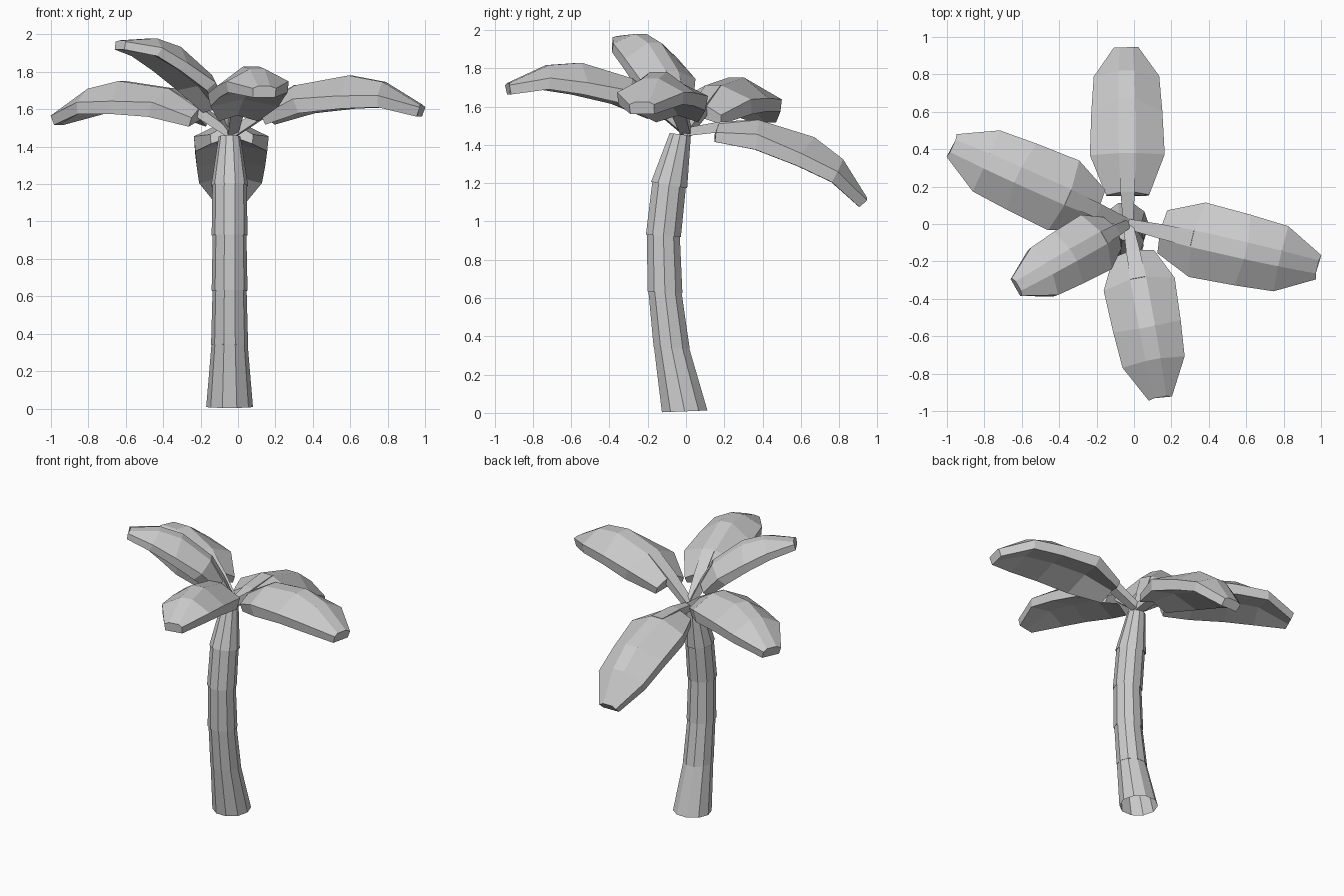
import bpy, bmesh
from math import radians, cos, sin, pi
from mathutils import Matrix

if "Cube" in bpy.data.objects:
    bpy.data.objects.remove(bpy.data.objects["Cube"])


def loft(bm, rings, cap_start=True):
    """Skin a list of equal-length point rings and cap the ends."""
    loops = [[bm.verts.new(p) for p in ring] for ring in rings]
    n = len(loops[0])
    for a, b in zip(loops, loops[1:]):
        for i in range(n):
            j = (i + 1) % n
            bm.faces.new((a[i], a[j], b[j], b[i]))
    if cap_start:
        bm.faces.new(loops[0][::-1])
    bm.faces.new(loops[-1])


def finish(bm, name, matrix=Matrix()):
    bm.transform(matrix)
    bmesh.ops.recalc_face_normals(bm, faces=bm.faces[:])
    mesh = bpy.data.meshes.new(name)
    bm.to_mesh(mesh)
    bm.free()
    obj = bpy.data.objects.new(name, mesh)
    bpy.context.collection.objects.link(obj)
    return obj


# Trunk: ten-sided curved tube, open underneath, with a small lip at each growth ring
# (centre y, centre z, radius, slope of the ring)
TRUNK = [
    (-0.007, 0.008, 0.125, 0.04),
    (-0.075, 0.34, 0.097, -0.04), (-0.075, 0.34, 0.099, -0.04),
    (-0.110, 0.635, 0.091, -0.04), (-0.110, 0.63, 0.096, -0.04),
    (-0.118, 0.93, 0.090, -0.06), (-0.118, 0.925, 0.096, -0.06),
    (-0.088, 1.195, 0.092, -0.18), (-0.088, 1.19, 0.099, -0.18),
    (-0.030, 1.455, 0.058, -0.12),
]
TRUNK_X = -0.045
rings = []
for y, z, r, slope in TRUNK:
    rings.append([(TRUNK_X + r * cos(2 * pi * i / 10),
                   y + r * sin(2 * pi * i / 10),
                   z + slope * r * sin(2 * pi * i / 10)) for i in range(10)])
bm = bmesh.new()
loft(bm, rings, cap_start=False)
finish(bm, "trunk")

# Leaf stations, outward along x:
# ridge x, ridge z, ridge half width, rim x, rim z, rim half width, rim bottom x,
# rim bottom z, rise of the hollow underside
LEAF = [
    (0.17, 0.045, 0.038, 0.155, 0.00, 0.115, 0.15, -0.05, 0.04),
    (0.38, 0.065, 0.045, 0.37, -0.01, 0.20, 0.36, -0.09, 0.05),
    (0.67, -0.025, 0.045, 0.60, -0.11, 0.19, 0.58, -0.175, 0.05),
    (0.82, -0.14, 0.042, 0.79, -0.205, 0.175, 0.76, -0.26, 0.04),
    (0.945, -0.34, 0.035, 0.945, -0.355, 0.065, 0.905, -0.39, 0.0),
]


def leaf(name, azimuth, pitch, length, width, shift):
    bm = bmesh.new()
    # Blade with flat ridge strip, sloping sides, upright rim and hollow underside
    loft(bm, [[(ex, -w, ez), (rx, -rw, rz), (rx, rw, rz), (ex, w, ez),
               (bx, w * 0.96, bz), (bx, 0, bz + rise), (bx, -w * 0.96, bz)]
              for rx, rz, rw, ex, ez, w, bx, bz, rise in LEAF])
    # Stem from trunk top, running onto the blade as a raised rib
    loft(bm, [[(x, -h, top), (x, h, top), (x, h, bot), (x, -h, bot)]
              for x, h, top, bot in ((-0.01 - shift, 0.026, 0.022, -0.02),
                                     (0.17, 0.038, 0.055, 0.0),
                                     (0.38, 0.043, 0.068, 0.03))])
    finish(bm, name, Matrix.Translation((-0.032, 0.0, 1.465))
           @ Matrix.Rotation(radians(azimuth), 4, 'Z')
           @ Matrix.Rotation(radians(-pitch), 4, 'Y')
           @ Matrix.Translation((shift, 0, 0))
           @ Matrix.Diagonal((length, width, width, 1)))


# Crown: one leaf shape, turned, lifted and stretched five ways
leaf("leaf_back", 90.6, 0, 1.0, 1.0, 0.0)
leaf("leaf_front", -79.5, 35.0, 0.915, 0.965, 0.055)
leaf("leaf_right", -12.8, 28.0, 0.985, 1.02, 0.06)
leaf("leaf_left", 156, 26.0, 0.97, 1.02, 0.055)
leaf("leaf_front_left", 209.5, 56.5, 0.785, 0.835, 0.05)
